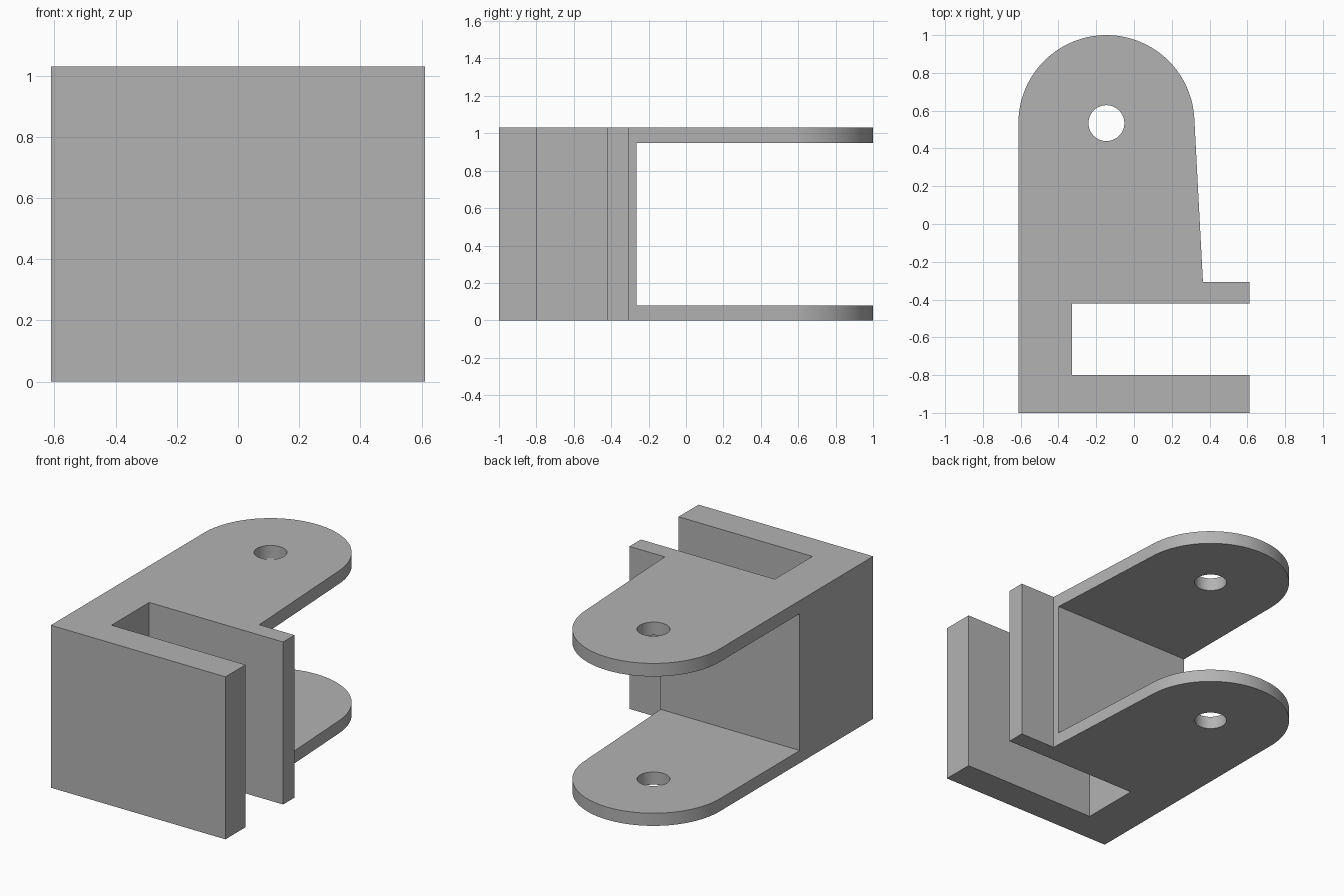
import bpy, bmesh, math

cube = bpy.data.objects.get("Cube")
if cube:
    bpy.data.objects.remove(cube, do_unlink=True)

HEIGHT = 1.03
LEFT, RIGHT = -0.612, 0.612
LUG_X, LUG_Y, LUG_R = -0.146, 0.534, 0.466

grey = bpy.data.materials.new("plain grey")
grey.use_nodes = True
colour = (0.45, 0.45, 0.45, 1)
grey.diffuse_color = colour
grey.node_tree.nodes["Principled BSDF"].inputs["Base Color"].default_value = colour


def prism(name, outline, z0, z1):
    """Extrude a counter-clockwise xy outline from z0 to z1."""
    bm = bmesh.new()
    base = bm.faces.new([bm.verts.new((x, y, z0)) for x, y in outline])
    top = bmesh.ops.extrude_face_region(bm, geom=[base])["geom"]
    bmesh.ops.translate(bm, vec=(0, 0, z1 - z0),
                        verts=[v for v in top if isinstance(v, bmesh.types.BMVert)])
    bmesh.ops.recalc_face_normals(bm, faces=bm.faces)
    mesh = bpy.data.meshes.new(name)
    bm.to_mesh(mesh)
    bm.free()
    mesh.materials.append(grey)
    obj = bpy.data.objects.new(name, mesh)
    bpy.context.collection.objects.link(obj)
    return obj


def arc(cx, cy, r, start, end, steps):
    angles = [math.radians(start + (end - start) * i / steps) for i in range(steps + 1)]
    return [(cx + r * math.cos(a), cy + r * math.sin(a)) for a in angles]


# Bracket outline: C-shaped clamp at the front, rounded lug at the back
outline = [(LEFT, -1), (RIGHT, -1), (RIGHT, -0.8), (-0.327, -0.8),
           (-0.327, -0.422), (RIGHT, -0.422), (RIGHT, -0.308), (0.365, -0.308)]
outline += arc(LUG_X, LUG_Y, LUG_R, 3, 180, 60)
bracket = prism("clamp_bracket", outline, 0, HEIGHT)

# Cutters: the space between the two lugs, and the pin hole through both
gap = prism("lug_gap_cutter", [(-1, -0.265), (1, -0.265), (1, 1.2), (-1, 1.2)], 0.08, 0.947)
hole = prism("pin_hole_cutter", arc(LUG_X, LUG_Y, 0.095, 0, 352.5, 47), -0.1, HEIGHT + 0.1)

bpy.ops.object.select_all(action="DESELECT")
bpy.context.view_layer.objects.active = bracket
bracket.select_set(True)
for cutter in (gap, hole):
    cutter.hide_render = True
    mod = bracket.modifiers.new(cutter.name, "BOOLEAN")
    mod.operation, mod.solver, mod.object = "DIFFERENCE", "EXACT", cutter
    bpy.ops.object.modifier_apply(modifier=mod.name)
    bpy.data.objects.remove(cutter, do_unlink=True)

# Smooth round edges, sharp corners
bpy.ops.object.shade_smooth_by_angle(angle=math.radians(30))
